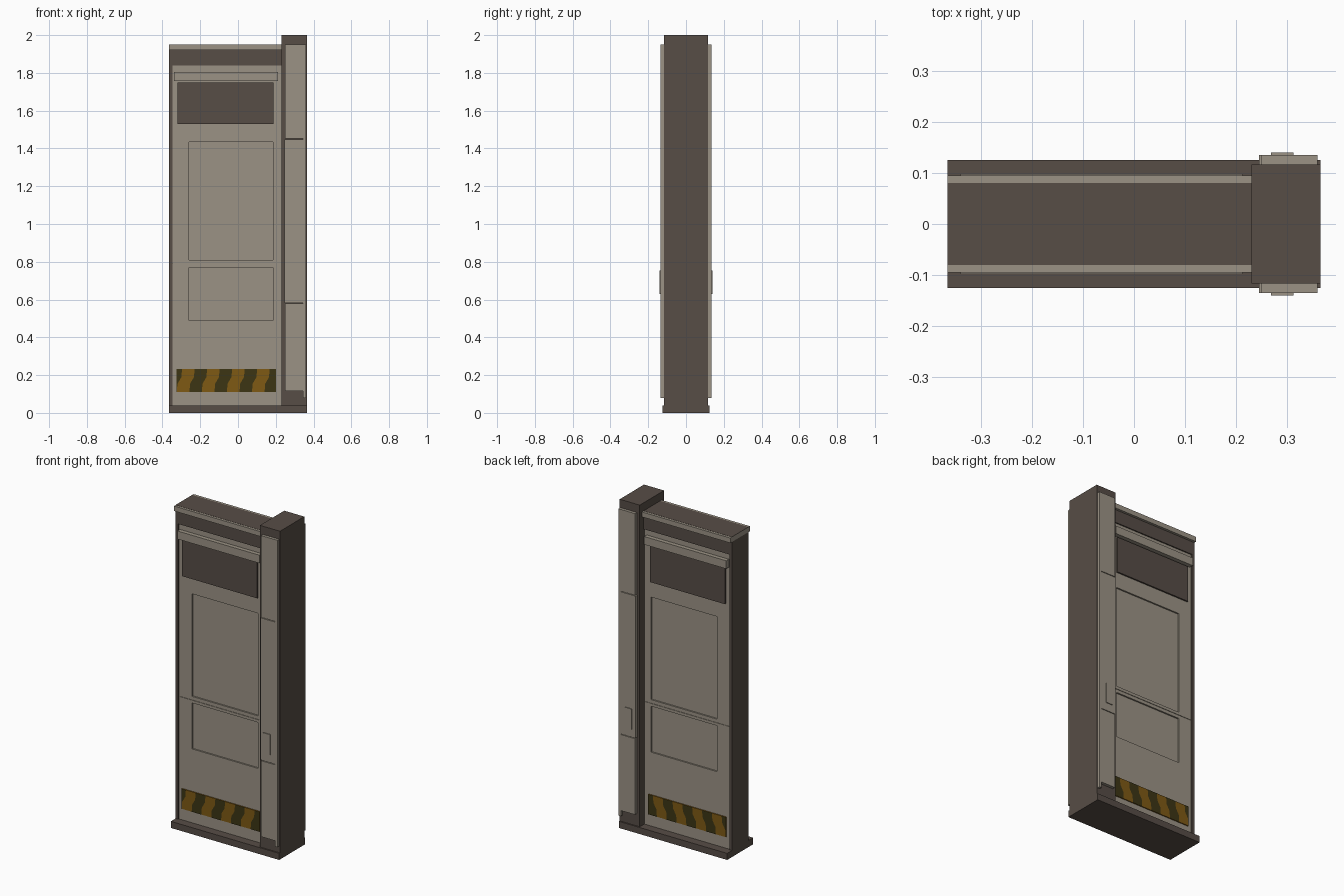
import bpy, bmesh

cube = bpy.data.objects.get("Cube")
if cube:
    bpy.data.objects.remove(cube, do_unlink=True)


def material(name, rgb):
    m = bpy.data.materials.new(name)
    m.use_nodes = True
    m.diffuse_color = (*rgb, 1)
    m.node_tree.nodes["Principled BSDF"].inputs["Base Color"].default_value = (*rgb, 1)
    return m


LIGHT = material("warm_grey_panel", (0.33, 0.29, 0.235))
DARK = material("dark_brown_frame", (0.095, 0.074, 0.061))
ORANGE = material("hazard_orange", (0.21, 0.1, 0.007))
OLIVE = material("hazard_dark", (0.045, 0.036, 0.007))


def finish(name, bm, mat, mirror=False):
    bmesh.ops.recalc_face_normals(bm, faces=bm.faces)
    me = bpy.data.meshes.new(name)
    bm.to_mesh(me)
    bm.free()
    me.materials.append(mat)
    ob = bpy.data.objects.new(name, me)
    bpy.context.scene.collection.objects.link(ob)
    if mirror:
        mod = ob.modifiers.new("Both sides", 'MIRROR')
        mod.use_axis = (False, True, False)
        mod.use_mirror_merge = False
    return ob


def box(name, mat, x, y, z, mirror=False):
    bm = bmesh.new()
    bmesh.ops.create_cube(bm, size=1)
    for v in bm.verts:
        v.co = [r[0] if c < 0 else r[1] for c, r in zip(v.co, (x, y, z))]
    return finish(name, bm, mat, mirror)


# Frame: threshold, jamb, header, core and the tall side post
L, R, P = -0.365, 0.365, 0.23
FACE = -0.073
box("threshold", DARK, (L, R), (-0.125, 0.125), (0, 0.04))
box("jamb", DARK, (L, -0.348), (-0.08, 0.08), (0.04, 1.92))
box("header", DARK, (-0.348, P), (-0.08, 0.08), (1.84, 1.92))
box("door_core", DARK, (-0.348, P), (-0.06, 0.06), (0.04, 1.84))
box("top_trim", LIGHT, (L, P), (-0.095, 0.095), (1.92, 1.95))
box("roof_plate", DARK, (L, P), (-0.08, 0.08), (1.95, 1.951))
box("side_post", DARK, (P, R), (-0.117, 0.117), (0.04, 2))

# Door skin: a grid whose panel cells are pushed inwards
xs = [-0.348, -0.26, 0.185, P]
zs = [0.04, 0.49, 0.77, 0.787, 0.792, 0.81, 1.435, 1.84]
bm = bmesh.new()
grid = [[bm.verts.new((x, FACE, z)) for x in xs] for z in zs]
panels, seam = [], []
for j in range(len(zs) - 1):
    for i in range(len(xs) - 1):
        f = bm.faces.new((grid[j][i], grid[j][i + 1], grid[j + 1][i + 1], grid[j + 1][i]))
        if i == 1 and j in (1, 5):
            panels.append(f)
        elif j == 3:
            seam.append(f)
for cells, depth in ((panels, 0.009), (seam, 0.003)):
    ext = bmesh.ops.extrude_face_region(bm, geom=cells)["geom"]
    bmesh.ops.translate(bm, vec=(0, depth, 0),
                        verts=[g for g in ext if isinstance(g, bmesh.types.BMVert)])
    bmesh.ops.delete(bm, geom=cells, context='FACES')
finish("door_skin", bm, LIGHT, True)

# Raised door fittings
box("window", DARK, (-0.32, 0.187), (-0.082, FACE), (1.53, 1.75), True)
box("window_rail", LIGHT, (-0.34, 0.213), (-0.098, FACE), (1.757, 1.806), True)

# Hazard plate with wavy dark bands
X0, X1, Z0, Z1 = -0.325, 0.2, 0.11, 0.232
box("hazard_plate", ORANGE, (X0, X1), (-0.079, FACE), (Z0, Z1), True)
wave = [(0, -0.027), (0.35, -0.025), (0.65, -0.004), (1, 0)]
for n in range(5):
    start = -0.362 + n * 0.1325
    bm = bmesh.new()
    rows = []
    for t, shift in wave:
        ends = [min(max(start + shift + w, X0), X1) for w in (0, 0.066)]
        rows.append([bm.verts.new((x, -0.0795, Z0 + t * (Z1 - Z0))) for x in ends])
    for a, b in zip(rows, rows[1:]):
        if a[1].co.x - a[0].co.x > 0.001 or b[1].co.x - b[0].co.x > 0.001:
            bm.faces.new((a[0], a[1], b[1], b[0]))
    bmesh.ops.remove_doubles(bm, verts=bm.verts, dist=0.0001)
    finish("hazard_band", bm, OLIVE, True)

# Post cover plates, separated by thin seams
for name, z0, z1, x0 in (("post_cover_lower", 0.115, 0.578, 0.25),
                         ("post_cover_middle", 0.582, 1.448, 0.245),
                         ("post_cover_upper", 1.452, 1.95, 0.25)):
    box(name, LIGHT, (x0, 0.345), (-0.135, -0.11), (z0, z1), True)
box("post_cover_edge", LIGHT, (0.345, 0.36), (-0.135, -0.11), (0.08, 1.95), True)
box("control_pad", LIGHT, (0.268, 0.313), (-0.14, -0.13), (0.63, 0.755), True)
